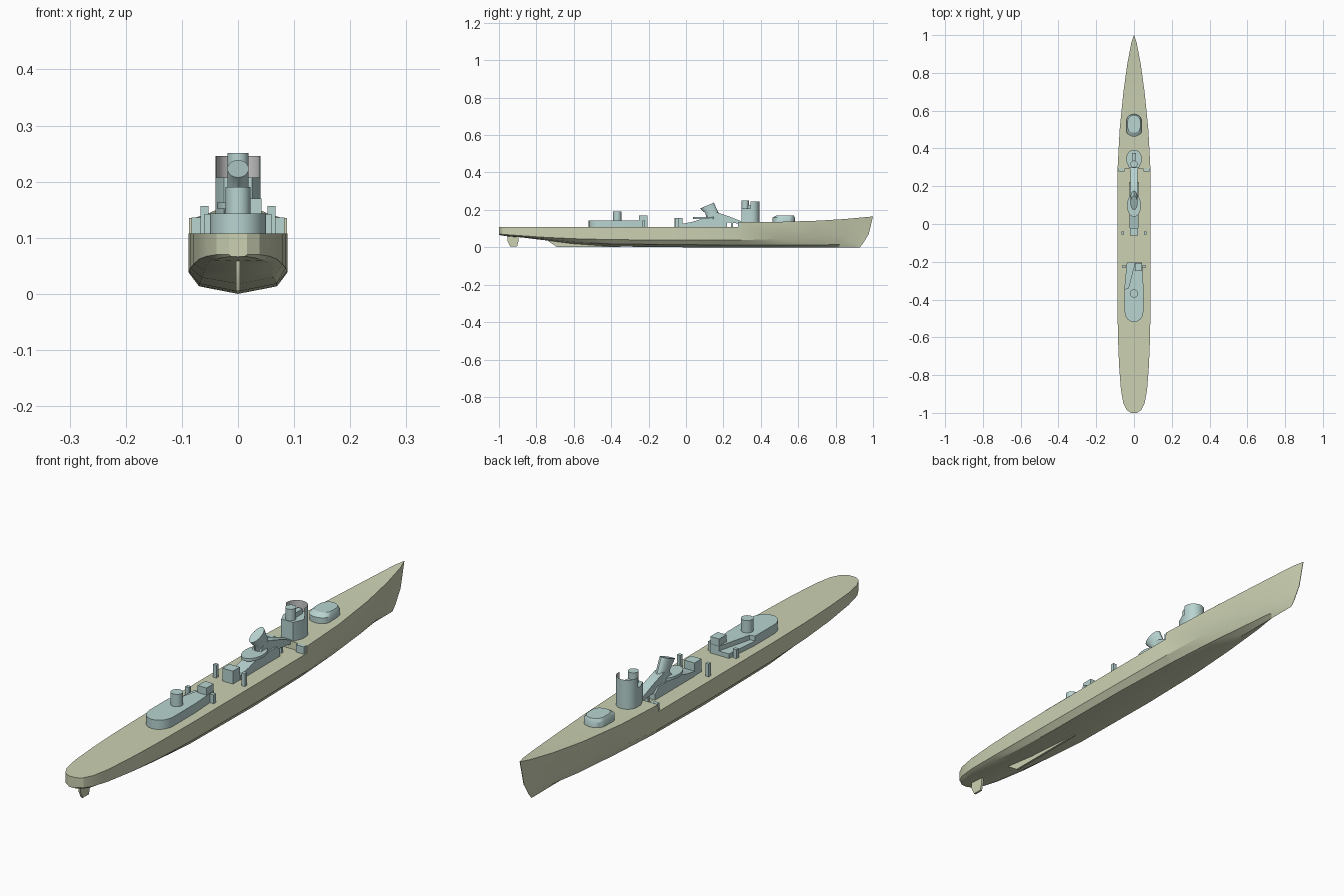
import bpy, bmesh, math

if "Cube" in bpy.data.objects:
    bpy.data.objects.remove(bpy.data.objects["Cube"])

def material(name, rgb):
    m = bpy.data.materials.new(name)
    m.diffuse_color = (*rgb, 1)
    m.use_nodes = True
    m.node_tree.nodes["Principled BSDF"].inputs["Base Color"].default_value = m.diffuse_color
    return m

OLIVE = material("hull_olive", (0.60, 0.64, 0.45))
TEAL = material("deckhouse_teal", (0.48, 0.66, 0.64))

def finish(name, verts, faces, mat, angle=30):
    me = bpy.data.meshes.new(name)
    me.from_pydata(verts, [], faces)
    bm = bmesh.new()
    bm.from_mesh(me)
    bmesh.ops.remove_doubles(bm, verts=bm.verts, dist=1e-5)
    bmesh.ops.recalc_face_normals(bm, faces=bm.faces)
    bm.to_mesh(me)
    bm.free()
    ob = bpy.data.objects.new(name, me)
    bpy.context.collection.objects.link(ob)
    if mat:
        me.materials.append(mat)
    bpy.ops.object.select_all(action='DESELECT')
    ob.select_set(True)
    bpy.context.view_layer.objects.active = ob
    bpy.ops.object.shade_smooth_by_angle(angle=math.radians(angle))
    return ob

def loft(name, rings, mat=TEAL, angle=30):
    """Skin closed rings of equal length and cap both ends."""
    n = len(rings[0])
    verts = [v for r in rings for v in r]
    faces = [(i*n+j, i*n+(j+1) % n, (i+1)*n+(j+1) % n, (i+1)*n+j)
             for i in range(len(rings)-1) for j in range(n)]
    faces += [tuple(range(n)), tuple(range(len(verts)-n, len(verts)))]
    return finish(name, verts, faces, mat, angle)

def prism(name, pts, z0, z1, mat=TEAL):
    return loft(name, [[(x, y, z) for x, y in pts] for z in (z0, z1)], mat)

def side_plate(name, pts, half, mat=TEAL):
    return loft(name, [[(x, y, z) for y, z in pts] for x in (-half, half)], mat)

def box(name, x0, x1, y0, y1, z0, z1, mat=TEAL):
    return prism(name, [(x0, y0), (x1, y0), (x1, y1), (x0, y1)], z0, z1, mat)

def arc(cx, cy, rx, ry, a0, a1, n):
    return [(cx + rx*math.cos(math.radians(a0+(a1-a0)*i/n)),
             cy + ry*math.sin(math.radians(a0+(a1-a0)*i/n))) for i in range(n+1)]

def ellipse(cx, cy, rx, ry, n=20):
    return arc(cx, cy, rx, ry, 0, 360, n)[:-1]

# Hull: y, deck half-width, side half-width, side z, bilge half-width, bilge z, keel z, deck z
stations = [
    (-1.0, .016, .016, .070, .012, .067, .066, .108),
    (-.985, .038, .038, .070, .030, .064, .063, .108),
    (-.95, .056, .056, .067, .045, .060, .058, .108),
    (-.88, .069, .069, .062, .055, .055, .053, .108),
    (-.75, .079, .079, .053, .060, .043, .037, .108),
    (-.6, .085, .085, .046, .064, .029, .018, .108),
    (-.4, .088, .088, .041, .069, .018, .004, .108),
    (0, .088, .088, .038, .070, .014, 0, .108),
    (.29, .087, .084, .038, .062, .012, 0, .108),
    (.292, .087, .084, .038, .062, .012, 0, .135),
    (.5, .076, .068, .045, .048, .012, 0, .136),
    (.7, .056, .045, .050, .028, .012, 0, .142),
    (.85, .035, .022, .060, .012, .015, 0, .151),
    (.96, .014, .006, .070, .003, .020, 0, .161),
    (1.0, .001, .001, .070, .001, .020, 0, .165)]

def raked(x, y, z):
    # the stem curves aft towards the keel
    return (x, y - max(0, (y-.7)/.3) * .07 * (1-z/.165)**2, z)

rings = []
for y, wd, ws, zs, wb, zb, zk, zd in stations:
    half = [(wd, zd), (ws, zs), (wb, zb)]
    ring = half + [(0, zk)] + [(-x, z) for x, z in reversed(half)]
    rings.append([raked(x, y, z) for x, z in ring])
loft("hull", rings, OLIVE, 25)
side_plate("keel_skeg", [(-.74, .036), (-.69, .001), (-.35, .001), (-.35, .01), (-.6, .03)], .004, OLIVE)
side_plate("rudder", [(-.955, .066), (-.955, .035), (-.94, .005), (-.903, .005), (-.895, .035), (-.895, .066)], .004, OLIVE)

# Aft deckhouse: low base with a raised, angled upper part
stern_arc = arc(0, -.46, .05, .06, 180, 360, 12)
prism("aft_deckhouse_base", stern_arc + [(.05, -.33), (.042, -.205), (-.038, -.205), (-.05, -.33)], .108, .125)
prism("aft_deckhouse_upper", stern_arc + [(.05, -.33), (.042, -.205), (.005, -.205), (-.03, -.34), (-.05, -.345)], .125, .143)
box("aft_locker", .005, .042, -.25, -.206, .143, .17)
prism("aft_gun_pedestal", ellipse(0, -.368, .022, .022), .143, .19)

# Paired deck fittings
for s, side in ((-1, "left"), (1, "right")):
    def pair(name, x0, x1, *rest):
        box(f"{name}_{side}", *sorted((s*x0, s*x1)), *rest)
    pair("aft_post", .045, .06, -.232, -.218, .108, .142)
    pair("mid_post", .053, .067, -.055, -.041, .108, .157)
    pair("break_locker", .05, .083, .278, .293, .108, .136)

# Midship casing with sloping uptake trunk
box("mid_box", -.022, .022, -.062, -.02, .108, .157)
side_plate("engine_casing", [(-.02, .108), (-.02, .126), (.03, .135), (.08, .15), (.2, .15), (.22, .13), (.22, .108)], .024)
side_plate("uptake_trunk", [(.1, .15), (.13, .185), (.16, .188), (.23, .165), (.3, .137),
                            (.3, .122), (.26, .13), (.2, .135)], .018)
box("trunk_support", -.015, .015, .24, .25, .108, .15)
prism("funnel_platform", ellipse(0, .098, .037, .06), .152, .163)

# Raked funnel with tilted top
def funnel_ring(cy, cz, rx, ry, tilt):
    return [(x, y, cz + tilt*(y-cy)) for x, y in ellipse(0, cy, rx, ry)]
loft("funnel", [funnel_ring(.15, .15, .02, .04, 0), funnel_ring(.138, .185, .019, .034, .1),
                funnel_ring(.112, .223, .019, .037, .42)])

# Bridge tower with open-backed screen and director
front = arc(0, .352, .04, .04, 0, 180, 12)
prism("bridge_tower", front + [(-.04, .33), (-.025, .296), (.025, .296), (.04, .33)], .133, .207)
def screen(name, r, mat):
    path = [(r, .345)] + arc(0, .352, r, r, 0, 180, 12) + [(-r, .345)]
    n = len(path)
    verts = [(x, y, z) for z in (.205, .246) for x, y in path]
    return finish(name, verts, [(i, i+1, n+i+1, n+i) for i in range(n-1)], mat)
screen("bridge_screen", .04, TEAL)
screen("bridge_screen_lining", .0385, None)
prism("director_tower", ellipse(0, .317, .019, .019, 16), .2, .251)
box("director_arm", -.01, .01, .317, .375, .2, .225)

# Forward gun deckhouse, tapering to its top
def gun_ring(sx, y0, y1, z):
    pts = arc(0, y1-.035, sx, .035, 0, 180, 10) + arc(0, y0+.03, sx, .03, 180, 360, 10)
    return [(x, y, z) for x, y in pts]
loft("forward_deckhouse", [gun_ring(.04, .463, .582, .13), gun_ring(.04, .463, .582, .158),
                           gun_ring(.034, .483, .576, .17)])
